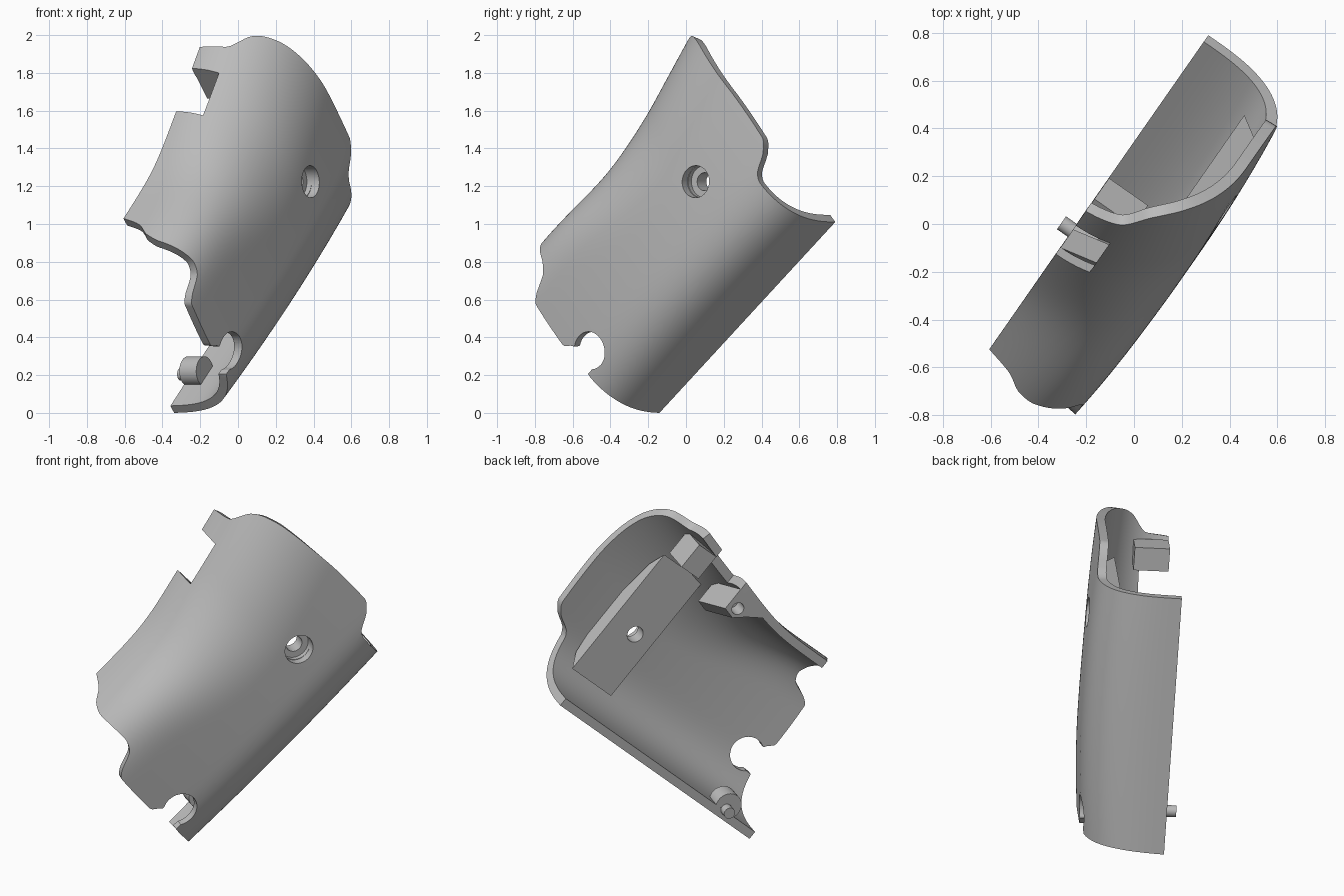
import bpy, bmesh, math
from mathutils import Matrix, Vector

cube = bpy.data.objects.get("Cube")
if cube:
    bpy.data.objects.remove(cube, do_unlink=True)

# Local frame: a runs along the shell, b across it, h out of the split plane
U, Z = Vector((0.572, 0.82, 0)), Vector((0, 0, 1))
A, B, H = U * 0.747 + Z * 0.665, Z * 0.747 - U * 0.665, Vector((0.82, -0.572, 0))
FRAME = Matrix((A, B, H)).transposed().to_4x4()
FRAME.translation = U * -0.309 + H * -0.197

grey = bpy.data.materials.new("Mid grey plastic")
grey.use_nodes = True
grey.diffuse_color = (0.5, 0.5, 0.5, 1)
grey.node_tree.nodes["Principled BSDF"].inputs["Base Color"].default_value = (0.5, 0.5, 0.5, 1)


def finish(name, bm):
    bmesh.ops.recalc_face_normals(bm, faces=bm.faces)
    mesh = bpy.data.meshes.new(name)
    bm.to_mesh(mesh)
    bm.free()
    mesh.materials.append(grey)
    obj = bpy.data.objects.new(name, mesh)
    bpy.context.collection.objects.link(obj)
    obj.matrix_world = FRAME
    return obj


def prism(name, points, offset):
    """Extrude a closed outline of 3D points along an offset."""
    bm = bmesh.new()
    face = bm.faces.new([bm.verts.new(p) for p in points])
    new = bmesh.ops.extrude_face_region(bm, geom=[face])["geom"]
    bmesh.ops.translate(bm, vec=offset, verts=[v for v in new if isinstance(v, bmesh.types.BMVert)])
    return finish(name, bm)


def box(name, a0, a1, b0, b1, h0, h1):
    return prism(name, [(a0, b0, h0), (a1, b0, h0), (a1, b1, h0), (a0, b1, h0)], (0, 0, h1 - h0))


def rod(name, a, b, r, h0, h1, n=40):
    ring = [(a + r * math.cos(i * math.tau / n), b + r * math.sin(i * math.tau / n), h0) for i in range(n)]
    return prism(name, ring, (0, 0, h1 - h0))


def smooth_curve(keys, t):
    """Monotone cubic through the keys."""
    slopes = [(q[1] - p[1]) / (q[0] - p[0]) for p, q in zip(keys, keys[1:])]
    inner = [2 * s * r / (s + r) if s * r > 0 else 0 for s, r in zip(slopes, slopes[1:])]
    tangents = [slopes[0]] + inner + [slopes[-1]]
    i = max(k for k in range(len(slopes)) if keys[k][0] <= t)
    (t0, v0), (t1, v1) = keys[i], keys[i + 1]
    d = t1 - t0
    f = (t - t0) / d
    ease = f * f * (3 - 2 * f)
    return (v0 + (v1 - v0) * ease + d * f * (1 - f) ** 2 * tangents[i]
            - d * f * f * (1 - f) * tangents[i + 1])


def width(a):
    return 1.08 + 0.28 * 0.08 * math.log(1 + math.exp((a - 0.72) / 0.08))


def section(a):
    """Rounded cross-section at a, as a dense polyline of (b, h)."""
    w = width(a)
    depth = 0.45 + 0.042 * (1 - ((a - 0.85) / 0.85) ** 2)
    f = min(max((a - 0.25) / 0.95, 0), 1)
    f = f * f * (3 - 2 * f)
    pts = []
    for side, rad, power in ((0, 0.4, 2.8), (1, 0.4 + 0.2 * f, 2.9 - 0.85 * f)):
        arc = []
        for i in range(41):
            q = i / 40 * math.pi / 2
            d = rad * (1 - math.cos(q) ** (2 / power))
            arc.append((w - d if side else d, depth * math.sin(q) ** (2 / power)))
        pts += arc[::-1] if side else arc
    return pts


def at_fraction(pts, t):
    lens = [math.dist(p, q) for p, q in zip(pts, pts[1:])]
    goal = t * sum(lens)
    for p, q, d in zip(pts, pts[1:], lens):
        if goal <= d and d > 0:
            f = goal / d
            return p[0] + (q[0] - p[0]) * f, p[1] + (q[1] - p[1]) * f
        goal -= d
    return pts[-1]


# Outlines of the two open ends, by fraction of the way round the section
NEAR_END = [(0, 0), (0.17, 0.012), (0.32, 0.02), (0.4, 0.06), (0.43, 0.055), (0.46, 0.008),
            (0.62, 0.02), (0.64, 0.05), (0.675, 0.17), (0.72, 0.2), (0.83, 0.195),
            (0.88, 0.22), (0.93, 0.29), (1, 0.335)]
FAR_END = [(0, 1.52), (0.22, 1.525), (0.313, 1.532), (0.338, 1.556), (0.362, 1.65), (0.395, 1.7),
           (0.54, 1.71), (0.65, 1.7), (0.75, 1.68), (0.82, 1.645), (0.86, 1.605), (0.92, 1.49), (1, 1.465)]

# Main shell: a skin over the sections, thickened inwards
COLS, ROWS = 130, 28
bm = bmesh.new()
grid = []
for i in range(COLS + 1):
    t = i / COLS
    a0, a1 = smooth_curve(NEAR_END, t), smooth_curve(FAR_END, t)
    line = []
    for j in range(ROWS + 1):
        a = a0 + (a1 - a0) * j / ROWS
        b, h = at_fraction(section(a), t)
        line.append(bm.verts.new((a, b, h)))
    grid.append(line)
for p, q in zip(grid, grid[1:]):
    for j in range(ROWS):
        bm.faces.new((p[j], p[j + 1], q[j + 1], q[j]))
shell = finish("grip_shell", bm)
mid = shell.data.polygons[COLS // 2 * ROWS + ROWS // 2]
if mid.normal.z < 0:
    shell.data.flip_normals()


def apply(obj, mod):
    bpy.context.view_layer.objects.active = obj
    bpy.ops.object.modifier_apply(modifier=mod.name)


solid = shell.modifiers.new("Wall", "SOLIDIFY")
solid.thickness = 0.05
solid.offset = -1
apply(shell, solid)


def combine(tool, operation, target=shell):
    mod = target.modifiers.new(tool.name, "BOOLEAN")
    mod.operation, mod.solver, mod.object = operation, "EXACT", tool
    apply(target, mod)
    bpy.data.objects.remove(tool, do_unlink=True)


# Openings in the wall: latch window and round cable notch
combine(box("latch_window", 1.075, 1.335, 1.0, 1.6, -0.1, 0.16), "DIFFERENCE")
combine(rod("cable_notch", 0.12, 0.335, 0.1, 0.2, 0.6), "DIFFERENCE")
combine(box("notch_mouth", -0.2, 0.1, 0.255, 0.42, 0.2, 0.6), "DIFFERENCE")

# Inner parts: screw pad, latch block, socket boss, peg with its boss
pad = [(0.17, 0.315), (1.0, 0.315), (0.9, 0.38), (0.65, 0.43), (0.4, 0.43), (0.25, 0.4)]
screw_pad = prism("screw_pad", [(1.11, b, h) for b, h in pad], (0.31, 0, 0))
latch_block = box("latch_block", 1.335, 1.47, 1.04, 1.2, 0.001, 0.2)
boss = [(1.075, 1.13), (1.075, 0.99), (1.0, 0.97), (0.93, 1.02), (0.84, 1.07), (0.97, 1.1)]
socket_boss = prism("socket_boss", [(a, b, 0.001) for a, b in boss], (0, -0.09, 0.28))
rod("peg_boss", 0.24, 0.082, 0.078, 0.001, 0.11)
rod("locating_peg", 0.24, 0.06, 0.033, -0.055, 0.1)

# Screw hole with counterbore, and the peg socket
for part in (shell, screw_pad):
    combine(rod("screw_hole", 1.24, 0.535, 0.048, 0.1, 0.7), "DIFFERENCE", part)
    combine(rod("counterbore", 1.24, 0.535, 0.085, 0.4, 0.7), "DIFFERENCE", part)
combine(rod("socket", 1.01, 1.03, 0.036, -0.1, 0.1), "DIFFERENCE", socket_boss)

# Smooth shading with sharp rims
bpy.ops.object.select_all(action="DESELECT")
for obj in bpy.context.collection.objects:
    if obj.type == "MESH" and grey.name in obj.data.materials:
        obj.select_set(True)
        bpy.context.view_layer.objects.active = obj
bpy.ops.object.shade_smooth_by_angle(angle=math.radians(35))
